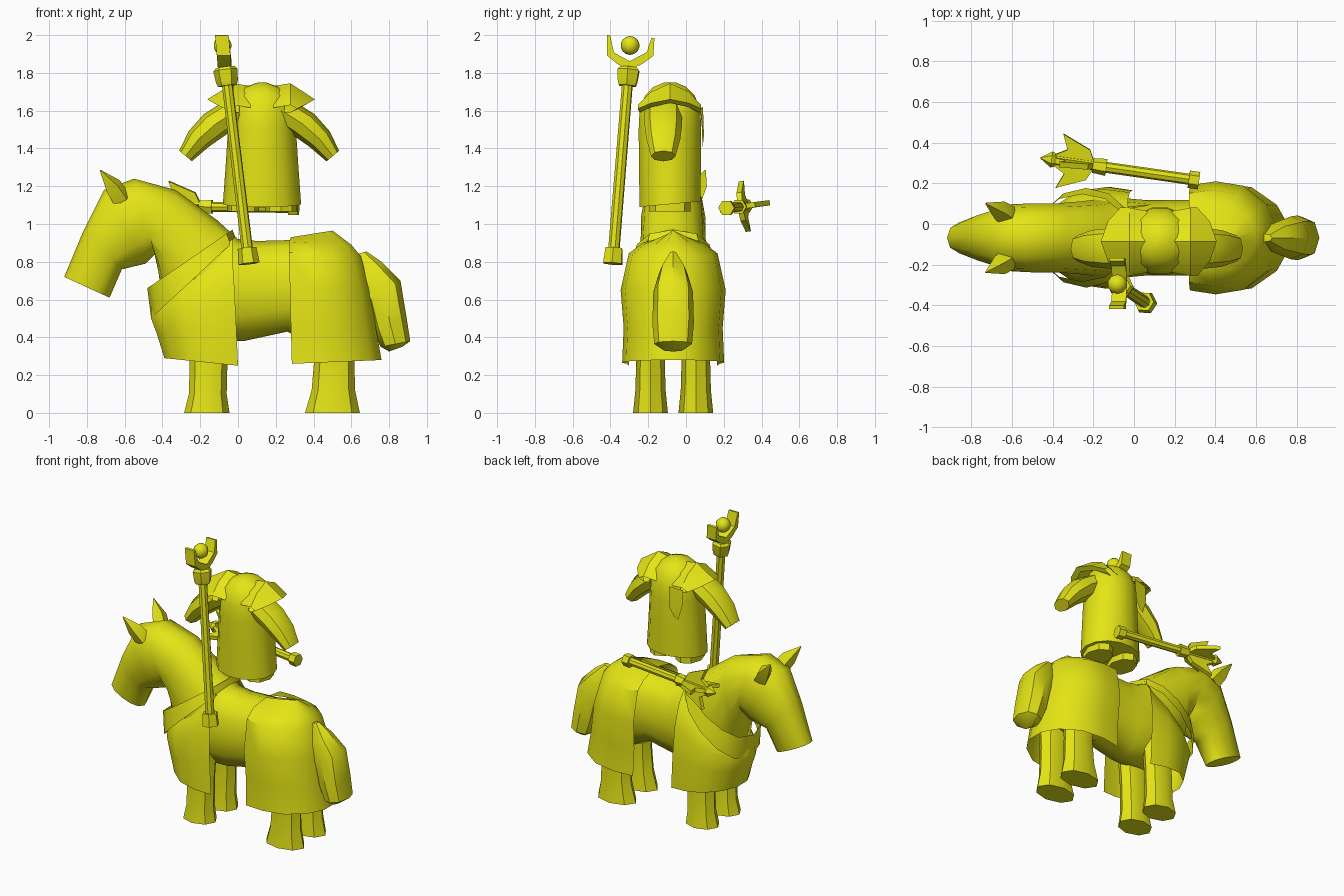
import bpy, bmesh, math
from mathutils import Vector

if "Cube" in bpy.data.objects:
    bpy.data.objects.remove(bpy.data.objects["Cube"])

YC = -0.068          # centre line of the horse
paint = bpy.data.materials.new("yellow")
paint.diffuse_color = (0.78, 0.78, 0.008, 1)
paint.use_nodes = True
paint.node_tree.nodes["Principled BSDF"].inputs["Base Color"].default_value = paint.diffuse_color


def finish(name, bm, angle=40):
    bmesh.ops.recalc_face_normals(bm, faces=bm.faces)
    mesh = bpy.data.meshes.new(name)
    bm.to_mesh(mesh)
    bm.free()
    mesh.materials.append(paint)
    ob = bpy.data.objects.new(name, mesh)
    bpy.context.collection.objects.link(ob)
    bpy.ops.object.select_all(action='DESELECT')
    ob.select_set(True)
    bpy.context.view_layer.objects.active = ob
    bpy.ops.object.shade_smooth_by_angle(angle=math.radians(angle))
    return ob


def skin(name, rings, closed=True, caps=True, angle=40):
    """Join a row of rings with faces."""
    bm = bmesh.new()
    rows = [[bm.verts.new(p) for p in ring] for ring in rings]
    n = len(rows[0])
    for a, b in zip(rows, rows[1:]):
        for i in range(n if closed else n - 1):
            j = (i + 1) % n
            bm.faces.new((a[i], a[j], b[j], b[i]))
    if caps:
        bm.faces.new(rows[0])
        bm.faces.new(rows[-1])
    return finish(name, bm, angle)


def slice_ring(top, bottom, hw, y=YC, n=12):
    """Oval standing on the line from bottom to top (x, z), hw wide each side."""
    t, b = Vector(top), Vector(bottom)
    mid, half = (t + b) / 2, (t - b) / 2
    out = []
    for i in range(n):
        a = math.tau * i / n
        p = mid + half * math.cos(a)
        s = math.sin(a)
        out.append((p.x, y + hw * math.copysign(abs(s) ** 0.8, s), p.y))
    return out


def level_ring(x, y, z, rx, ry, n=12, tilt=0):
    return [(x + rx * math.cos(math.tau * i / n), y + ry * math.sin(math.tau * i / n),
             z + tilt * math.sin(math.tau * i / n)) for i in range(n)]


def rod(name, pts, radii, n=8, angle=40):
    """Round bar through pts, one radius per point."""
    pts = [Vector(p) for p in pts]
    q = (pts[-1] - pts[0]).to_track_quat('Z', 'Y')
    rings = [[p + q @ Vector((r * math.cos(math.tau * i / n), r * math.sin(math.tau * i / n), 0))
              for i in range(n)] for p, r in zip(pts, radii)]
    return skin(name, rings, angle=angle)


def drape(name, rows):
    """Cloth wrapped round one end; row = z edge, z end, x edge, x end, half width."""
    plan = [(0, .93), (.3, 1), (.62, .92), (.88, .6), (1, .22)]
    rings = []
    for z0, z1, x0, x1, hw in rows:
        side = [(x0 + (x1 - x0) * t, hw * w, z0 + (z1 - z0) * t) for t, w in plan]
        rings.append([(x, YC + y, z) for x, y, z in side] +
                     [(x, YC - y, z) for x, y, z in reversed(side)])
    skin(name, rings, closed=False, caps=False)


# horse: head, neck and barrel in one sweep
skin("horse_body", [slice_ring(*s) for s in [
    ((-.92, .72), (-.68, .61), .085), ((-.82, .96), (-.615, .76), .125),
    ((-.71, 1.18), (-.49, .79), .165), ((-.55, 1.24), (-.44, .84), .17),
    ((-.33, 1.18), (-.42, .74), .17), ((-.11, 1.02), (-.40, .57), .18),
    ((0, .92), (-.2, .38), .2), ((.1, .91), (.03, .38), .185),
    ((.28, .915), (.26, .43), .185), ((.44, .94), (.4, .36), .2),
    ((.59, .88), (.6, .45), .15)]], angle=50)

# ears and legs
for y, s in ((YC + .115, 1), (YC - .115, -1)):
    rod("ear", [(-.615, y - .01 * s, 1.13), (-.66, y + .02 * s, 1.2), (-.73, y + .055 * s, 1.285)],
        [.055, .05, .003], 4, 30)
for y in (-.188, .052):
    skin("front_leg", [level_ring(x, y, z, rx, ry, 8) for x, z, rx, ry in [
        (-.165, 0, .12, .092), (-.16, .1, .1, .08), (-.155, .3, .1, .075), (-.15, .5, .11, .08)]])
    skin("rear_leg", [level_ring(x, y, z, rx, ry, 8) for x, z, rx, ry in [
        (.5, 0, .145, .092), (.505, .12, .115, .08), (.51, .3, .105, .075), (.5, .5, .12, .09)]])

# tail
skin("tail", [slice_ring(t, b, hw, n=8) for t, b, hw in [
    ((.68, .855), (.6, .83), .02), ((.76, .8), (.63, .68), .075), ((.86, .70), (.68, .58), .105),
    ((.89, .52), (.72, .43), .11), ((.912, .38), (.755, .35), .1), ((.87, .35), (.80, .325), .06)]])

# horse cloths and collar band
drape("rump_cloth", [(.26, .28, .285, .76, .27), (.45, .45, .28, .73, .262),
                     (.65, .65, .275, .70, .278), (.85, .83, .27, .65, .235),
                     (.905, .89, .27, .60, .16), (.93, .965, .28, .5, .02)])
drape("chest_cloth", [(.25, .29, 0, -.39, .25), (.48, .42, -.01, -.43, .25),
                      (.68, .5, -.02, -.46, .24), (.83, .53, -.03, -.46, .205),
                      (.92, .58, -.03, -.46, .14)])
skin("collar_band", [slice_ring((-.03, .97), (-.48, .66), .215),
                     slice_ring((-.01, .92), (-.46, .5), .245)], caps=False)

# rider: tunic, legs, arms, shoulder guards
RX, RY = .127, -.085
skin("tunic", [level_ring(RX, RY, z, rx, ry, 14, t) for z, rx, ry, t in [
    (1.105, .207, .165, .015), (1.3, .193, .168, 0), (1.5, .18, .17, 0), (1.6, .175, .165, 0),
    (1.68, .15, .135, 0), (1.725, .09, .09, 0), (1.75, .02, .03, 0)]], angle=50)
for s in (-1, 1):
    skin("rider_leg", [level_ring(RX + .1 * s, RY, z, .085, .11, 8) for z in (1.065, 1.2)])

    arm = []
    for d, z, r, ry in [(.10, 1.60, .085, .1), (.21, 1.53, .085, .1),
                        (.30, 1.45, .07, .09), (.37, 1.36, .045, .065)]:
        arm.append([(RX - .015 + s * (d + .02 + .75 * r * math.cos(a)), -.12 + ry * math.sin(a),
                     z + .6 * r * math.cos(a)) for a in [math.tau * i / 8 for i in range(8)]])
    arm[-1] = [(x, y, z - .25 * (s * (RX - x) + .39)*.1) for x, y, z in arm[-1]]
    skin("arm", arm)

    # roof-like guard sloping outward
    across = [-.17, -.1, 0, .1, .165]
    inner = [1.63, 1.70, 1.745, 1.70, 1.63]
    outer = [1.61, 1.64, 1.66, 1.64, 1.61]
    reach = [.19, .25, .285, .25, .19]
    guard = [[(RX + s * .06, RY + y * .9, z - .015) for y, z in zip(across, inner)],
             [(RX + s * .15, RY + y, z) for y, z in zip(across, inner)],
             [(RX - .005 + s * r, RY + y, z) for y, z, r in zip(across, outer, reach)],
             [(RX + s * (r - .04), RY + y * .95, z - .02) for y, z, r in zip(across, outer, reach)],
             [(RX + s * .12, RY + y * .9, z - .04) for y, z in zip(across, inner)]]
    skin("shoulder_guard", guard, closed=False, caps=False, angle=25)

# small hanging flap on the back of the tunic
skin("back_flap", [[(-.03, .075, 1.61), (.07, .09, 1.62)], [(-.03, .085, 1.5), (.06, .095, 1.47)],
                   [(-.0, .087, 1.4), (.03, .09, 1.42)]], closed=False, caps=False)

# staff
foot, head = Vector((.058, -.388, .79)), Vector((-.068, -.303, 1.83))
at = lambda t: foot.lerp(head, t)
rod("staff_pole", [at(.02), at(.97)], [.031, .029], 8)
rod("staff_foot", [at(0), at(.08)], [.057, .05], 6)
rod("staff_collar", [at(.905), at(.925), at(.985), at(1)], [.05, .058, .065, .05], 6)
fork = [(-.41, 2, .008), (-.4, 1.9, .02), (-.35, 1.865, .022), (-.297, 1.84, .022),
        (-.245, 1.865, .022), (-.19, 1.9, .02), (-.175, 1.985, .008)]
rings = []
for i, (y, z, w) in enumerate(fork):
    a, b = fork[max(i - 1, 0)], fork[min(i + 1, 6)]
    d = Vector((b[0] - a[0], b[1] - a[1])).normalized()
    ny, nz = -d.y * w, d.x * w
    x = -.07 - .1 * (z - 1.84)
    rings.append([(x - .036, y - ny, z - nz), (x + .036, y - ny, z - nz),
                  (x + .036, y + ny, z + nz), (x - .036, y + ny, z + nz)])
skin("staff_fork", rings, angle=30)
bm = bmesh.new()
bmesh.ops.create_uvsphere(bm, u_segments=10, v_segments=7, radius=.05)
bmesh.ops.translate(bm, vec=(-.082, -.296, 1.945), verts=bm.verts)
finish("staff_orb", bm)

# flanged mace
start, tip = Vector((.32, .213, 1.085)), Vector((-.46, .325, 1.095))
axis = (tip - start).normalized()
along = lambda t: start.lerp(tip, t)
rod("mace_handle", [along(.02), along(.92)], [.027, .027], 8)
rod("mace_pommel", [along(0), along(.065)], [.043, .043], 6)
rod("mace_ring", [along(.585), along(.67)], [.042, .036], 6)
rod("mace_tip", [along(.9), along(.93), along(1)], [.03, .04, .003], 6)
side = axis.cross(Vector((0, 0, 1))).normalized()
up = side.cross(axis)
for k in range(4):
    a = math.radians(8 + 90 * k)
    out = side * math.cos(a) + up * math.sin(a)
    flat = axis.cross(out) * .014
    edge = [along(.66) + out * .01, along(.70) + out * .075, along(.88) + out * .135,
            along(.84) + out * .06, along(.93) + out * .02]
    skin("mace_flange", [[p - flat for p in edge], [p + flat for p in edge]], angle=30)
